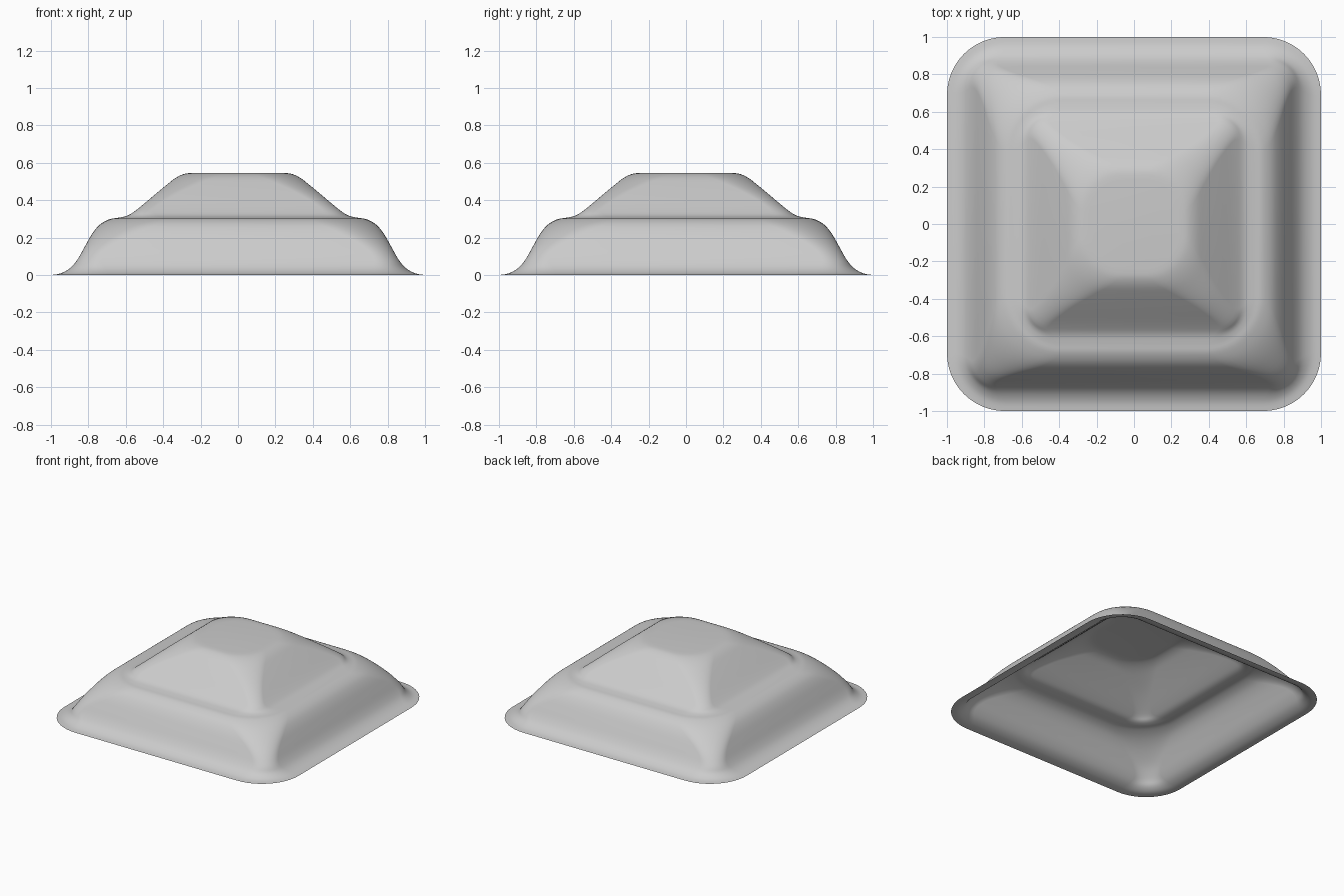
import bpy, bmesh, math

old = bpy.data.objects.get("Cube")
if old:
    bpy.data.objects.remove(old, do_unlink=True)

grey = bpy.data.materials.new("plain_grey")
grey.use_nodes = True
colour = (0.6, 0.6, 0.6, 1)
grey.diffuse_color = colour
grey.node_tree.nodes["Principled BSDF"].inputs["Base Color"].default_value = colour

# Stepped profile from rim to crown: half width, height, corner radius
PROFILE = [
    (1.0, 0.0, 0.31), (0.95, 0.008, 0.26), (0.90, 0.035, 0.19), (0.86, 0.08, 0.13),
    (0.82, 0.15, 0.15), (0.78, 0.22, 0.23), (0.74, 0.268, 0.29), (0.69, 0.297, 0.30),
    (0.64, 0.306, 0.25), (0.59, 0.318, 0.16), (0.54, 0.35, 0.09), (0.45, 0.425, 0.11),
    (0.38, 0.483, 0.16), (0.33, 0.521, 0.20), (0.285, 0.541, 0.21), (0.24, 0.546, 0.19),
]
STEPS = 4
ARC = 12


def spline(a, b, c, d, t):
    """Smooth curve from b to c."""
    return 0.5 * (2 * b + (c - a) * t + (2 * a - 5 * b + 4 * c - d) * t * t
                  + (3 * b - a - 3 * c + d) * t ** 3)


def rounded_square(half, z, radius):
    """Points of a square ring with round corners."""
    points = []
    for corner in range(4):
        turn = corner * math.pi / 2
        for i in range(ARC + 1):
            angle = i / ARC * math.pi / 2
            x = half - radius + radius * math.cos(angle)
            y = half - radius + radius * math.sin(angle)
            points.append((x * math.cos(turn) - y * math.sin(turn),
                           x * math.sin(turn) + y * math.cos(turn), z))
    return points


# Refine the profile into closely spaced rings
rows = []
last = len(PROFILE) - 1
for i in range(last):
    keys = [PROFILE[min(max(i + k, 0), last)] for k in (-1, 0, 1, 2)]
    for s in range(STEPS):
        rows.append([spline(*values, s / STEPS) for values in zip(*keys)])
rows.append(PROFILE[-1])

# Open-bottomed stepped shell with a flat crown
bm = bmesh.new()
rings = [[bm.verts.new(p) for p in rounded_square(*row)] for row in rows]
for low, high in zip(rings, rings[1:]):
    for i in range(len(low)):
        j = (i + 1) % len(low)
        bm.faces.new((low[i], low[j], high[j], high[i]))
bm.faces.new(rings[-1])
for face in bm.faces:
    face.smooth = True

mesh = bpy.data.meshes.new("stepped_shell")
bm.to_mesh(mesh)
bm.free()
mesh.materials.append(grey)
shell = bpy.data.objects.new("stepped_shell", mesh)
bpy.context.collection.objects.link(shell)
